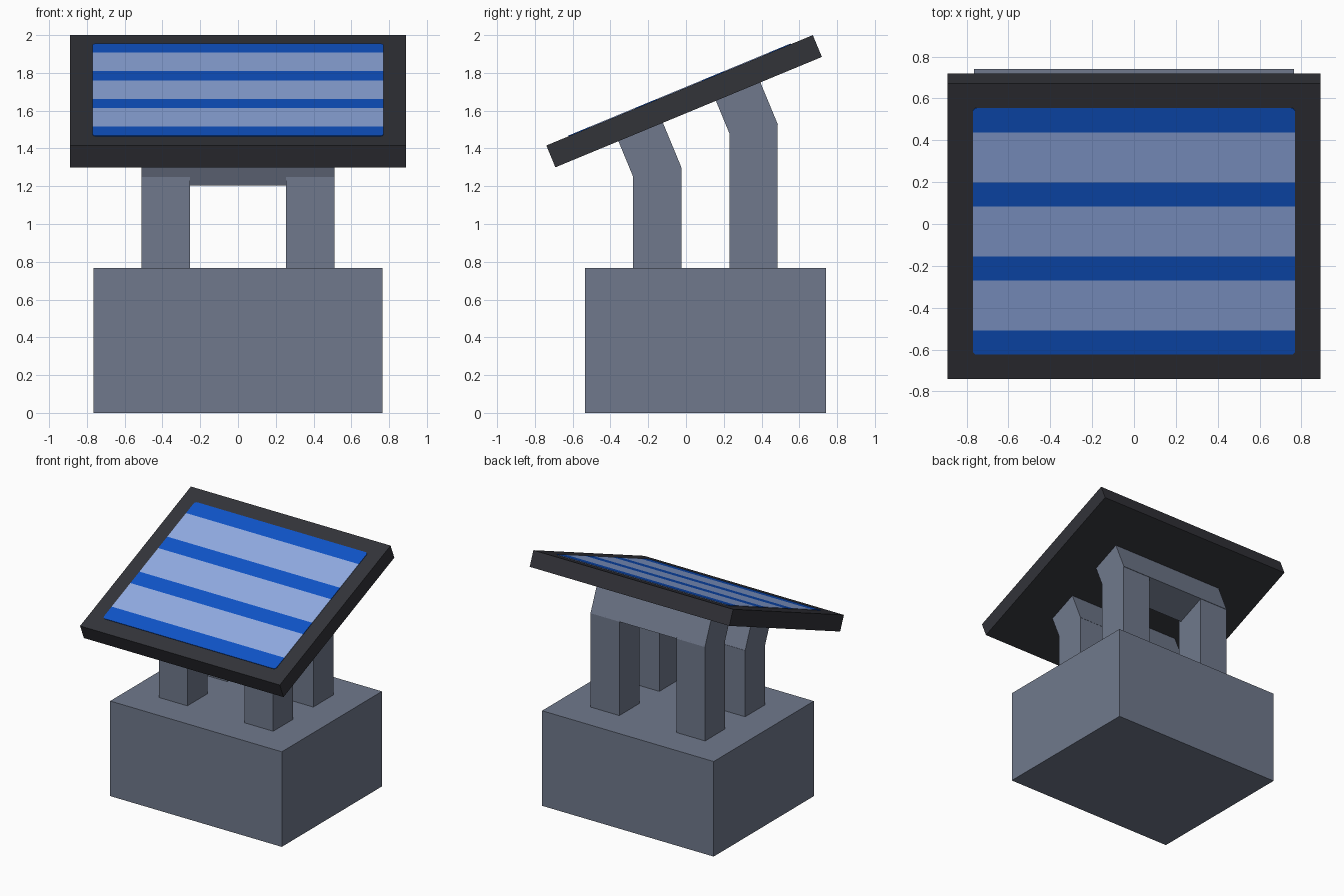
import bpy, bmesh, math
from mathutils import Matrix, Vector

if "Cube" in bpy.data.objects:
    bpy.data.objects.remove(bpy.data.objects["Cube"])

TILT = math.radians(22.5)


def linear(c):
    c /= 255
    return c / 12.92 if c <= 0.04045 else ((c + 0.055) / 1.055) ** 2.4


def material(name, r, g, b):
    m = bpy.data.materials.new(name)
    m.diffuse_color = (linear(r), linear(g), linear(b), 1)
    m.use_nodes = True
    m.node_tree.nodes["Principled BSDF"].inputs["Base Color"].default_value = m.diffuse_color
    return m


GREY = material("slate grey", 112, 121, 140)
FRAME = material("charcoal", 50, 51, 57)
BLUE = material("deep blue", 15, 84, 200)
PALE = material("pale blue", 145, 171, 226)


def box_bmesh(size):
    bm = bmesh.new()
    bmesh.ops.create_cube(bm, size=1, matrix=Matrix.Diagonal((*size, 1)))
    return bm


def finish(bm, name, mats, loc=(0, 0, 0), tilt=0):
    me = bpy.data.meshes.new(name)
    bm.to_mesh(me)
    bm.free()
    for m in mats:
        me.materials.append(m)
    ob = bpy.data.objects.new(name, me)
    ob.location = loc
    ob.rotation_euler.x = tilt
    bpy.context.collection.objects.link(ob)
    return ob


# Plinth
finish(box_bmesh((1.53, 1.275, 0.766)), "base", [GREY], (0, 0.1025, 0.383))

# Legs with sloping tops that end inside the tilted crossbeams
for row, y0, z_front, z_back, beam in (
        ("front", -0.28, 1.25, 1.30, (0, -0.1925, 1.3725)),
        ("back", 0.23, 1.485, 1.53, (0, 0.32, 1.595))):
    for side, sx in (("left", -1), ("right", 1)):
        bm = box_bmesh((0.255, 0.255, 1))
        for v in bm.verts:
            top = z_front if v.co.y < 0 else z_back
            v.co.z = top if v.co.z > 0 else 0.75
        finish(bm, f"{row}_{side}_leg", [GREY], (sx * 0.3825, y0 + 0.1275, 0))
    finish(box_bmesh((1.02, 0.255, 0.26)), f"{row}_crossbeam", [GREY], beam, TILT)

# Tilted panel frame
PANEL = Vector((0, -0.01, 1.65))
finish(box_bmesh((1.78, 1.527, 0.125)), "panel_frame", [FRAME], PANEL, TILT)

# Thin striped screen with rounded corners, cut along the stripe borders
LENGTH, DARK, LIGHT = 1.275, 0.125, 0.2583
bm = box_bmesh((1.54, LENGTH, 0.006))
corners = [e for e in bm.edges if abs(e.verts[0].co.z - e.verts[1].co.z) > 0.001]
bmesh.ops.bevel(bm, geom=corners, offset=0.02, segments=3, profile=0.5, affect='EDGES')
for i in range(3):
    start = -LENGTH / 2 + DARK + i * (DARK + LIGHT)
    for y in (start, start + LIGHT):
        bmesh.ops.bisect_plane(bm, geom=bm.verts[:] + bm.edges[:] + bm.faces[:],
                               plane_co=(0, y, 0), plane_no=(0, 1, 0))
for f in bm.faces:
    d = (f.calc_center_median().y + LENGTH / 2) % (DARK + LIGHT)
    f.material_index = 1 if d > DARK else 0
offset = Matrix.Rotation(TILT, 3, 'X') @ Vector((0, 0, 0.0635))
finish(bm, "striped_screen", [BLUE, PALE], PANEL + offset, TILT)
